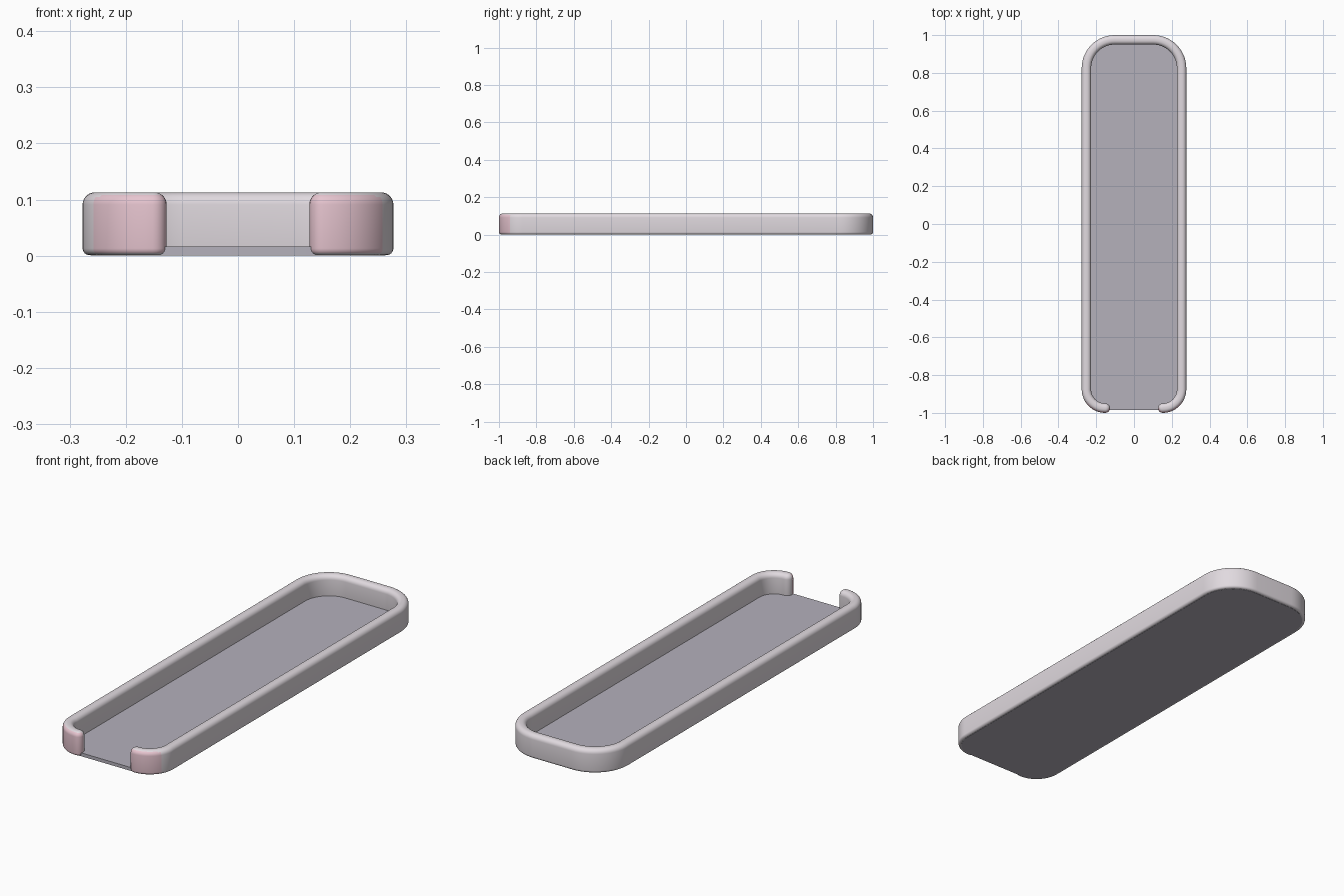
import bpy, bmesh
from math import sin, cos, pi, radians
from mathutils import Vector

cube = bpy.data.objects.get("Cube")
if cube:
    bpy.data.objects.remove(cube)

HALF_X, HALF_WALL, HEIGHT = 0.277, 0.025, 0.113
FRONT_R, BACK_R = 0.125, 0.175


def material(name, rgb):
    m = bpy.data.materials.new(name)
    m.use_nodes = True
    color = (*rgb, 1)
    m.diffuse_color = color
    m.node_tree.nodes["Principled BSDF"].inputs["Base Color"].default_value = color
    return m


def half_path(inset, steps=14):
    """Right-hand half of the outline, front to back, as (point, outward normal)."""
    pts = []
    for r, cy, start in ((FRONT_R, FRONT_R - 1, -pi / 2), (BACK_R, 1 - BACK_R, 0)):
        for i in range(steps + 1):
            a = start + pi / 2 * i / steps
            n = Vector((cos(a), sin(a)))
            pts.append((Vector((HALF_X - r, cy)) + n * (r - inset), n))
    return pts


def full_path(inset):
    half = half_path(inset)
    flip = Vector((-1, 1))
    return half + [(p * flip, n * flip) for p, n in reversed(half)]


def wall_outline(h, steps=10):
    """Closed outline of the open wall with round tips, h to each side of its centre."""
    path = full_path(HALF_WALL)
    outer = [p + n * h for p, n in path]
    inner = [p - n * h for p, n in reversed(path)]
    arc = [pi * i / steps for i in range(1, steps)]
    left, right = path[-1][0], path[0][0]
    left_tip = [left + h * Vector((sin(a), -cos(a))) for a in arc]
    right_tip = [right + h * Vector((-sin(a), cos(a))) for a in arc]
    return outer + left_tip + inner + right_tip


def stack(name, layers, mats, capped):
    """Skin a pile of matching outlines; uncapped ends must close on themselves."""
    bm = bmesh.new()
    rings = [[bm.verts.new((*p, z)) for p in outline] for z, outline in layers]
    for a, b in zip(rings, rings[1:]):
        for i in range(len(a)):
            j = (i + 1) % len(a)
            bm.faces.new((a[i], a[j], b[j], b[i]))
    if capped:
        bm.faces.new(rings[0][::-1])
        bm.faces.new(rings[-1])
    bmesh.ops.remove_doubles(bm, verts=bm.verts, dist=1e-5)
    bmesh.ops.recalc_face_normals(bm, faces=bm.faces)
    me = bpy.data.meshes.new(name)
    bm.to_mesh(me)
    bm.free()
    ob = bpy.data.objects.new(name, me)
    bpy.context.collection.objects.link(ob)
    for m in mats:
        me.materials.append(m)
    bpy.ops.object.select_all(action="DESELECT")
    ob.select_set(True)
    bpy.context.view_layer.objects.active = ob
    bpy.ops.object.shade_smooth_by_angle(angle=radians(35))
    return ob


shell = material("pale mauve grey", (0.75, 0.70, 0.74))
pink = material("soft pink", (0.80, 0.56, 0.63))
base = material("slate grey", (0.46, 0.44, 0.50))

# Wall: small round at the foot, nearly full round along the rim,
# closed along its centre line at top and bottom
FOOT, RIM, BOTTOM = 0.012, 0.022, 0.001
layers = [(BOTTOM, wall_outline(0))]
for i in range(5):
    a = pi / 2 * i / 4
    layers.append((BOTTOM + FOOT * (1 - cos(a)), wall_outline(HALF_WALL - FOOT * (1 - sin(a)))))
for i in range(8):
    a = pi / 2 * i / 7
    layers.append((HEIGHT - RIM * (1 - sin(a)), wall_outline(HALF_WALL - RIM * (1 - cos(a)))))
layers.append((HEIGHT, wall_outline(0)))
wall = stack("tray_wall", layers, [shell, pink], False)

# Pink front corners: outward faces at the front end
for f in wall.data.polygons:
    if f.center.y < -0.945 and f.normal.y < 0.1 and abs(f.normal.z) < 0.75:
        f.material_index = 1

# Floor plate
floor_edge = [p for p, n in full_path(0.014)]
stack("tray_floor", [(0, floor_edge), (0.016, floor_edge)], [base], True)
